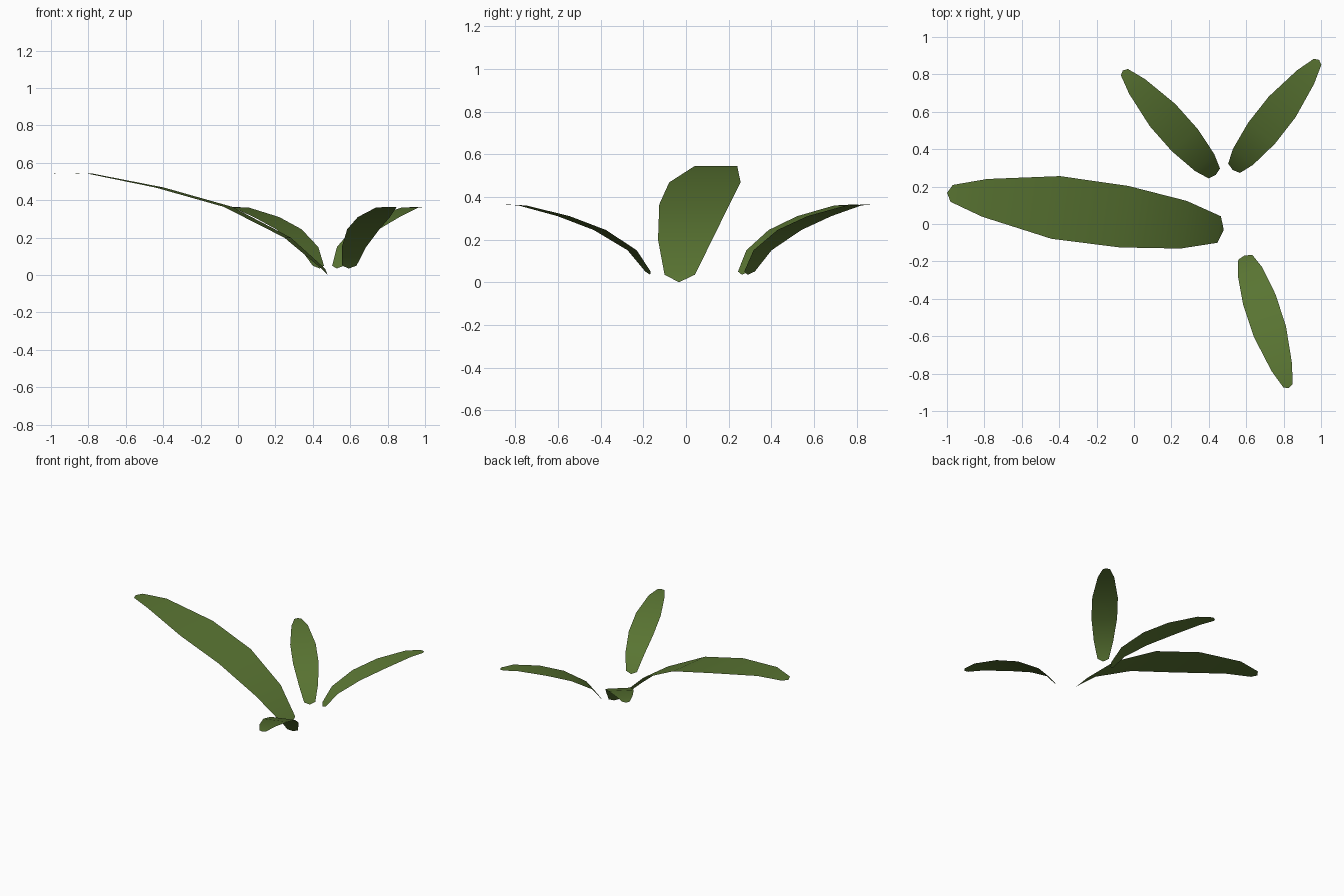
import bpy, bmesh, math
from mathutils import Matrix, Vector

if "Cube" in bpy.data.objects:
    bpy.data.objects.remove(bpy.data.objects["Cube"])

green = bpy.data.materials.new("leaf green")
green.diffuse_color = (0.10, 0.175, 0.032, 1)
green.use_nodes = True
green.node_tree.nodes["Principled BSDF"].inputs["Base Color"].default_value = green.diffuse_color

# Leaf profiles: (distance along leaf, half width, height)
SMALL = [(0, 0, 0.035), (0.011, 0.04, 0.05), (0.089, 0.0685, 0.15),
         (0.249, 0.091, 0.245), (0.428, 0.0905, 0.31), (0.632, 0.058, 0.36),
         (0.735, 0.0255, 0.365), (0.748, 0, 0.364)]
LARGE = [(0, 0, 0.0), (0.025, 0.0715, 0.035), (0.217, 0.1285, 0.20),
         (0.539, 0.166, 0.365), (0.907, 0.169, 0.468), (1.291, 0.1015, 0.544),
         (1.468, 0.0455, 0.545), (1.493, 0, 0.542)]


def leaf(name, profile, base, angle):
    """Single curved blade, pointed at both ends, rising outward from its base."""
    bm = bmesh.new()
    turn = Matrix.Translation((*base, 0)) @ Matrix.Rotation(math.radians(angle), 4, 'Z')
    rows = []
    for s, w, z in profile:
        sides = (w, -w) if w else (0,)
        rows.append([bm.verts.new(turn @ Vector((s, t, z))) for t in sides])
    for a, b in zip(rows, rows[1:]):
        bm.faces.new(a + b[::-1])
    for f in bm.faces:
        f.normal_update()
        if f.normal.z < 0:
            f.normal_flip()
        f.smooth = True
    me = bpy.data.meshes.new(name)
    bm.to_mesh(me)
    bm.free()
    me.materials.append(green)
    ob = bpy.data.objects.new(name, me)
    bpy.context.collection.objects.link(ob)


leaf("large_leaf", LARGE, (0.48, -0.033), 172.3)
leaf("back_left_leaf", SMALL, (0.437, 0.262), 131.6)
leaf("back_right_leaf", SMALL, (0.528, 0.289), 51.9)
leaf("front_leaf", SMALL, (0.592, -0.168), -71.7)
